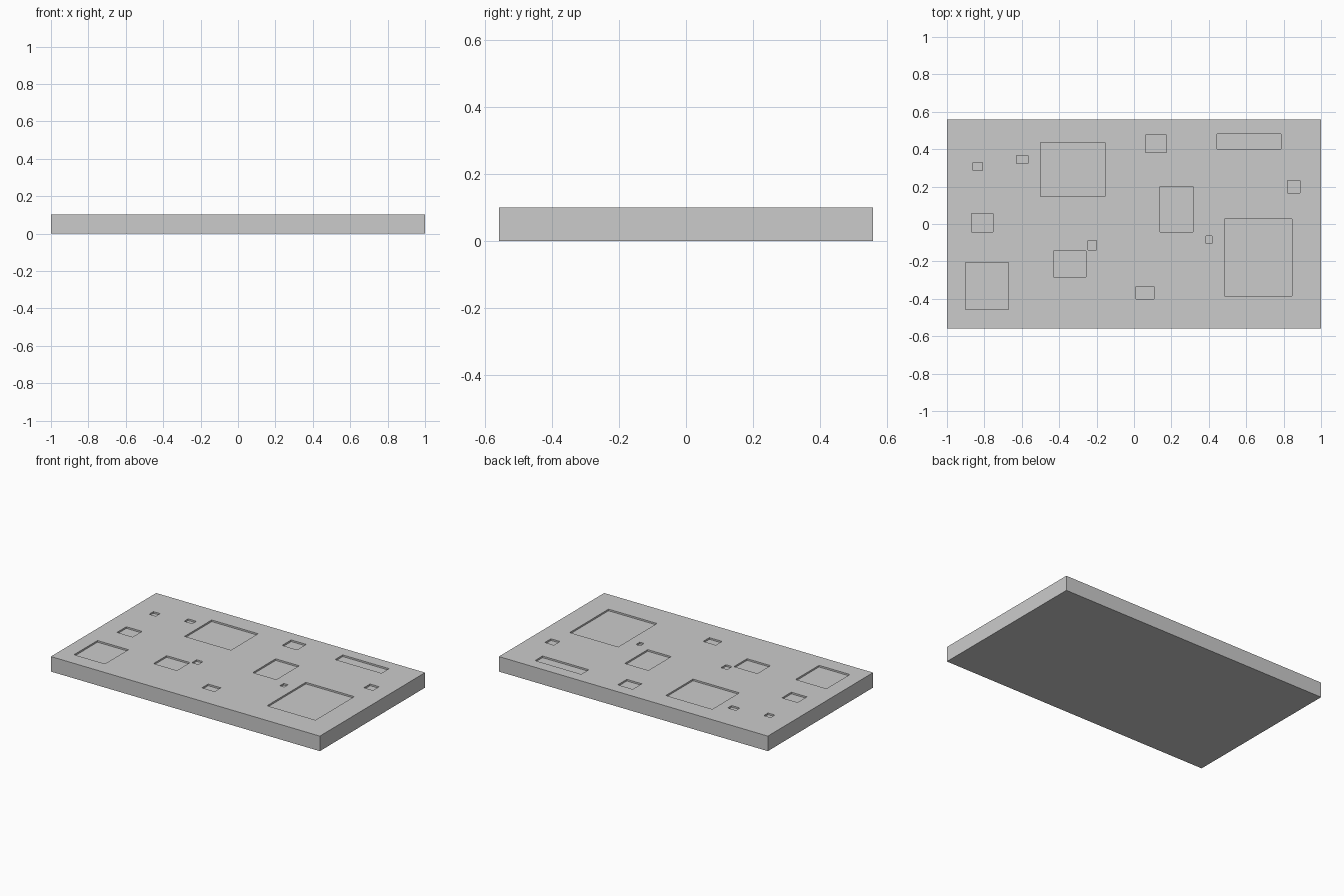
import bpy
import bmesh
from mathutils import Matrix

if "Cube" in bpy.data.objects:
    bpy.data.objects.remove(bpy.data.objects["Cube"])

HALF_X, HALF_Y, HEIGHT, DEPTH = 1.0, 0.559, 0.101, 0.011

# Shallow rectangular pockets: x0, y0, x1, y1
POCKETS = [
    (-0.50, 0.147, -0.155, 0.435),   # large ones
    (0.485, -0.384, 0.845, 0.028),
    (-0.90, -0.456, -0.67, -0.207),
    (0.14, -0.043, 0.315, 0.20),
    (-0.43, -0.283, -0.256, -0.144),  # medium ones
    (-0.87, -0.042, -0.754, 0.057),
    (0.062, 0.381, 0.173, 0.477),
    (0.443, 0.40, 0.787, 0.48),
    (0.012, -0.40, 0.106, -0.334),
    (0.82, 0.167, 0.887, 0.232),      # small ones
    (-0.86, 0.285, -0.81, 0.33),
    (-0.627, 0.324, -0.567, 0.366),
    (0.384, -0.103, 0.416, -0.063),
    (-0.246, -0.138, -0.20, -0.087),
]


def add_box(bm, x0, y0, z0, x1, y1, z1):
    size = Matrix.Diagonal((x1 - x0, y1 - y0, z1 - z0, 1))
    centre = Matrix.Translation(((x0 + x1) / 2, (y0 + y1) / 2, (z0 + z1) / 2))
    bmesh.ops.create_cube(bm, size=1, matrix=centre @ size)


def make_object(name, boxes):
    bm = bmesh.new()
    for box in boxes:
        add_box(bm, *box)
    mesh = bpy.data.meshes.new(name)
    bm.to_mesh(mesh)
    bm.free()
    obj = bpy.data.objects.new(name, mesh)
    bpy.context.collection.objects.link(obj)
    return obj


# Slab
slab = make_object("slab", [(-HALF_X, -HALF_Y, 0, HALF_X, HALF_Y, HEIGHT)])

# Pocket cutters, sunk into the top face
cutters = make_object("pocket_cutters", [
    (x0, y0, HEIGHT - DEPTH, x1, y1, HEIGHT + 0.05) for x0, y0, x1, y1 in POCKETS])
cutters.hide_render = True

# Cut the pockets and discard the cutters
cut = slab.modifiers.new("pockets", 'BOOLEAN')
cut.operation = 'DIFFERENCE'
cut.solver = 'EXACT'
cut.object = cutters
bpy.context.view_layer.objects.active = slab
slab.select_set(True)
bpy.ops.object.modifier_apply(modifier=cut.name)
bpy.data.objects.remove(cutters, do_unlink=True)
